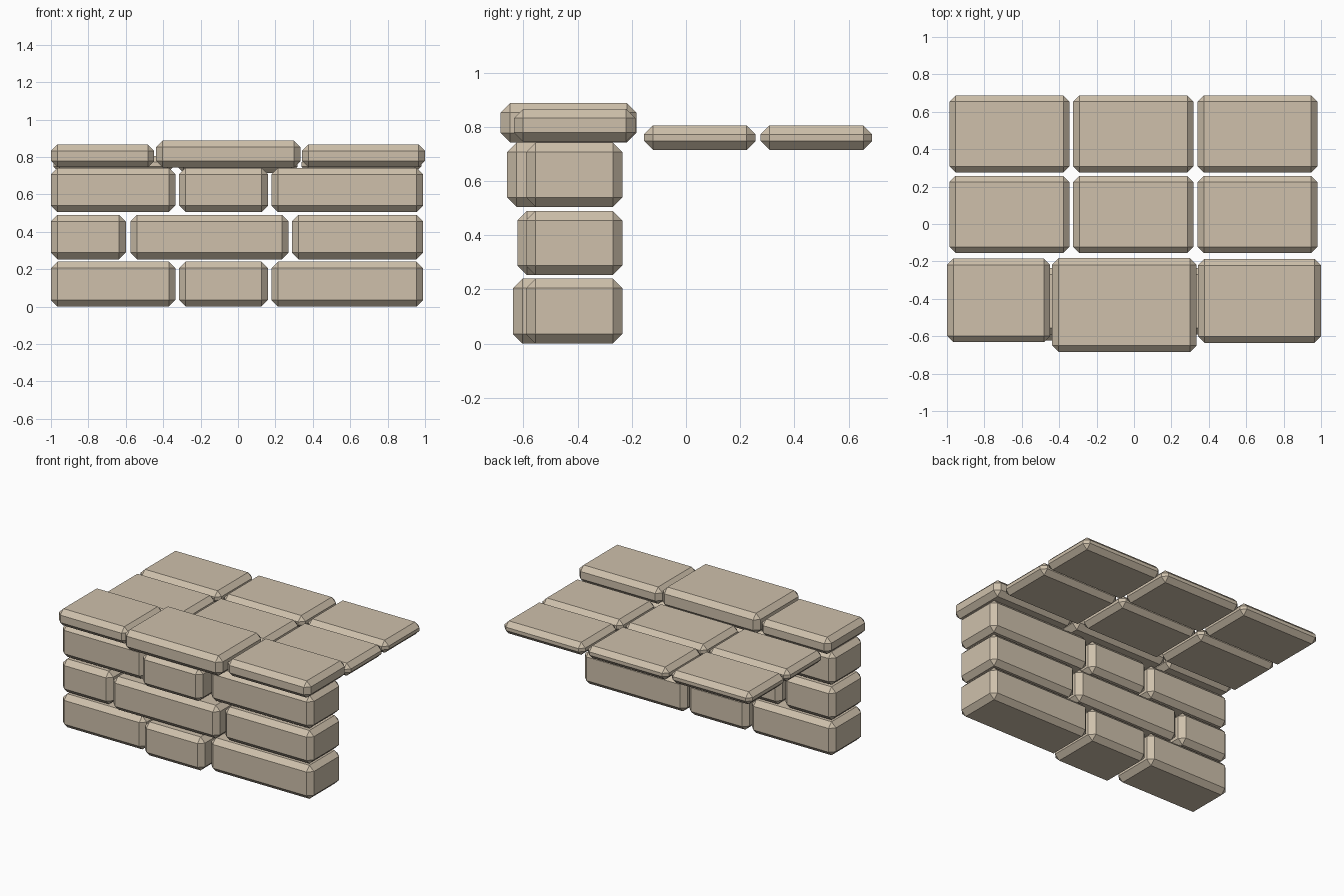
import bpy
import bmesh
from mathutils import Vector

if "Cube" in bpy.data.objects:
    bpy.data.objects.remove(bpy.data.objects["Cube"])

stone = bpy.data.materials.new("warm sandstone")
stone.diffuse_color = (0.62, 0.53, 0.41, 1)
stone.use_nodes = True
stone.node_tree.nodes["Principled BSDF"].inputs["Base Color"].default_value = stone.diffuse_color


def block(name, xs, ys, zs, chamfer=0.035):
    """Chamfered stone filling the given x, y and z ranges."""
    lo, hi = (Vector(c) for c in zip(xs, ys, zs))
    bm = bmesh.new()
    bmesh.ops.create_cube(bm, size=1)
    for v in bm.verts:
        v.co = (lo + hi) / 2 + v.co * (hi - lo)
    bmesh.ops.bevel(bm, geom=bm.edges[:], offset=chamfer, offset_type='OFFSET',
                    segments=1, affect='EDGES')
    bmesh.ops.recalc_face_normals(bm, faces=bm.faces[:])
    mesh = bpy.data.meshes.new(name)
    bm.to_mesh(mesh)
    bm.free()
    mesh.materials.append(stone)
    bpy.context.collection.objects.link(bpy.data.objects.new(name, mesh))


# Wall: three courses in running bond, the middle brick of each juts forward
narrow_middle = [(-1, -0.335), (-0.315, 0.16), (0.178, 0.99)]
wide_middle = [(-1, -0.6), (-0.575, 0.27), (0.288, 0.99)]
courses = [(0.0, 0.24, narrow_middle, -0.638),
           (0.253, 0.49, wide_middle, -0.622),
           (0.505, 0.742, narrow_middle, -0.66)]
for row, (z0, z1, spans, jut) in enumerate(courses, 1):
    for col, xs in enumerate(spans):
        front = jut if col == 1 else -0.59
        block(f"wall_brick_{row}_{col + 1}", xs, (front, -0.235), (z0, z1))

# Coping stones along the top of the wall
block("coping_left", (-1, -0.448), (-0.632, -0.185), (0.745, 0.866), 0.034)
block("coping_middle", (-0.438, 0.335), (-0.685, -0.183), (0.743, 0.887))
block("coping_right", (0.342, 1), (-0.635, -0.187), (0.745, 0.866), 0.034)

# Paving: two rows of thin slabs behind the coping
for row, ys in enumerate([(-0.155, 0.257), (0.275, 0.687)], 1):
    for col, xs in enumerate([(-0.987, -0.345), (-0.325, 0.318), (0.34, 0.98)], 1):
        block(f"paving_slab_{row}_{col}", xs, ys, (0.715, 0.805), 0.033)
